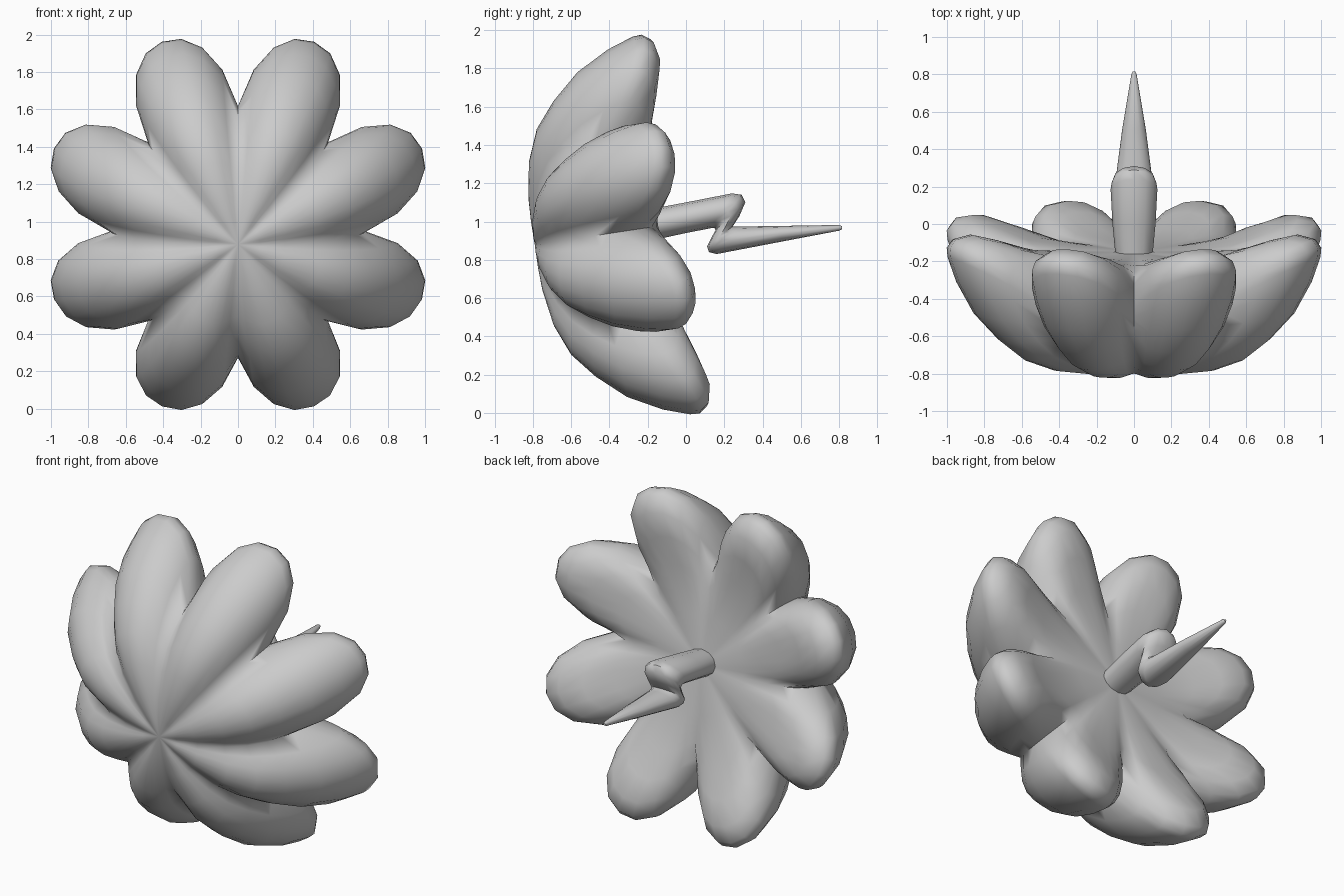
import bpy, bmesh, math
from mathutils import Vector

if "Cube" in bpy.data.objects:
    bpy.data.objects.remove(bpy.data.objects["Cube"])

PETALS, STEPS = 8, 8
CENTRE = Vector((0, -0.05, 0.991))
AXIS = Vector((0, -0.989, -0.151))      # direction the dome faces
UP = Vector((0, -0.151, 0.989))
SIDE = Vector((1, 0, 0))

# (radius, height along axis) from front apex, over the rim, to the back centre
RIDGE = [(.12, .75), (.26, .745), (.46, .715), (.63, .65), (.77, .54), (.91, .39),
         (1.01, .21), (1.06, .07), (1.065, .02), (1.03, -.025), (.93, -.045),
         (.78, -.005), (.6, .06), (.3, .092)]
VALLEY = [(.12, .74), (.25, .72), (.40, .665), (.51, .595), (.59, .51), (.64, .43),
          (.67, .355), (.68, .31), (.675, .27), (.655, .225), (.62, .18),
          (.55, .13), (.46, .105), (.3, .097)]


def place(r, a, ang):
    return CENTRE + AXIS * a + (SIDE * math.cos(ang) + UP * math.sin(ang)) * r


def finish(bm, name, angle):
    bmesh.ops.recalc_face_normals(bm, faces=bm.faces[:])
    mesh = bpy.data.meshes.new(name)
    bm.to_mesh(mesh)
    bm.free()
    ob = bpy.data.objects.new(name, mesh)
    bpy.context.collection.objects.link(ob)
    bpy.ops.object.select_all(action='DESELECT')
    ob.select_set(True)
    bpy.context.view_layer.objects.active = ob
    bpy.ops.object.shade_smooth_by_angle(angle=math.radians(angle))
    return ob


def bridge(bm, rings):
    n = len(rings[0])
    for p, q in zip(rings, rings[1:]):
        for i in range(n):
            j = (i + 1) % n
            bm.faces.new((p[i], p[j], q[j], q[i]))


# Petalled dome: blend ridge and valley profiles, soft near the centre, crisp at the rim
bm = bmesh.new()
rings = []
for (r1, a1), (r0, a0) in zip(RIDGE, VALLEY):
    crisp = min(1, max(0, (r1 - .3) / .7))
    ring = []
    for i in range(PETALS * STEPS):
        t = abs((i % STEPS) / (STEPS / 2) - 1)      # 0 on ridge, 1 in valley
        soft = (1 + math.cos(math.pi * t ** 1.3)) / 2
        w = crisp * (1 - t ** 2.2) + (1 - crisp) * soft
        ang = math.tau * i / (PETALS * STEPS)
        ring.append(bm.verts.new(place(r0 + (r1 - r0) * w, a0 + (a1 - a0) * w, ang)))
    rings.append(ring)
bridge(bm, rings)
for ring, a in ((rings[0], .748), (rings[-1], .1)):
    c = bm.verts.new(place(0, a, 0))
    for i in range(len(ring)):
        bm.faces.new((ring[i], ring[(i + 1) % len(ring)], c))
finish(bm, "petal_dome", 100)

# Zigzag tail: oval rings given by top (y, z), bottom (y, z) and half width
TAIL = [(-.16, 1.07, -.16, .905, .10), (0, 1.10, 0, .94, .115), (.24, 1.147, .13, .965, .125),
        (.29, 1.14, .15, .965, .12), (.31, 1.10, .155, .955, .115), (.28, 1.03, .135, .92, .11),
        (.245, .975, .11, .87, .108), (.255, .973, .12, .84, .105),
        (.29, .974, .16, .83, .10), (.5, .977, .5, .895, .064), (.8, .982, .8, .952, .014),
        (.815, .975, .815, .96, .007)]
bm = bmesh.new()
rings = []
for ty, tz, by, bz, hw in TAIL:
    top, bot = Vector((0, ty, tz)), Vector((0, by, bz))
    mid, half = (top + bot) / 2, (top - bot) / 2
    rings.append([bm.verts.new(mid + half * math.sin(math.tau * k / 12)
                               + SIDE * hw * math.cos(math.tau * k / 12)) for k in range(12)])
bridge(bm, rings)
bm.faces.new(rings[0])
bm.faces.new(rings[-1])
finish(bm, "zigzag_tail", 50)
